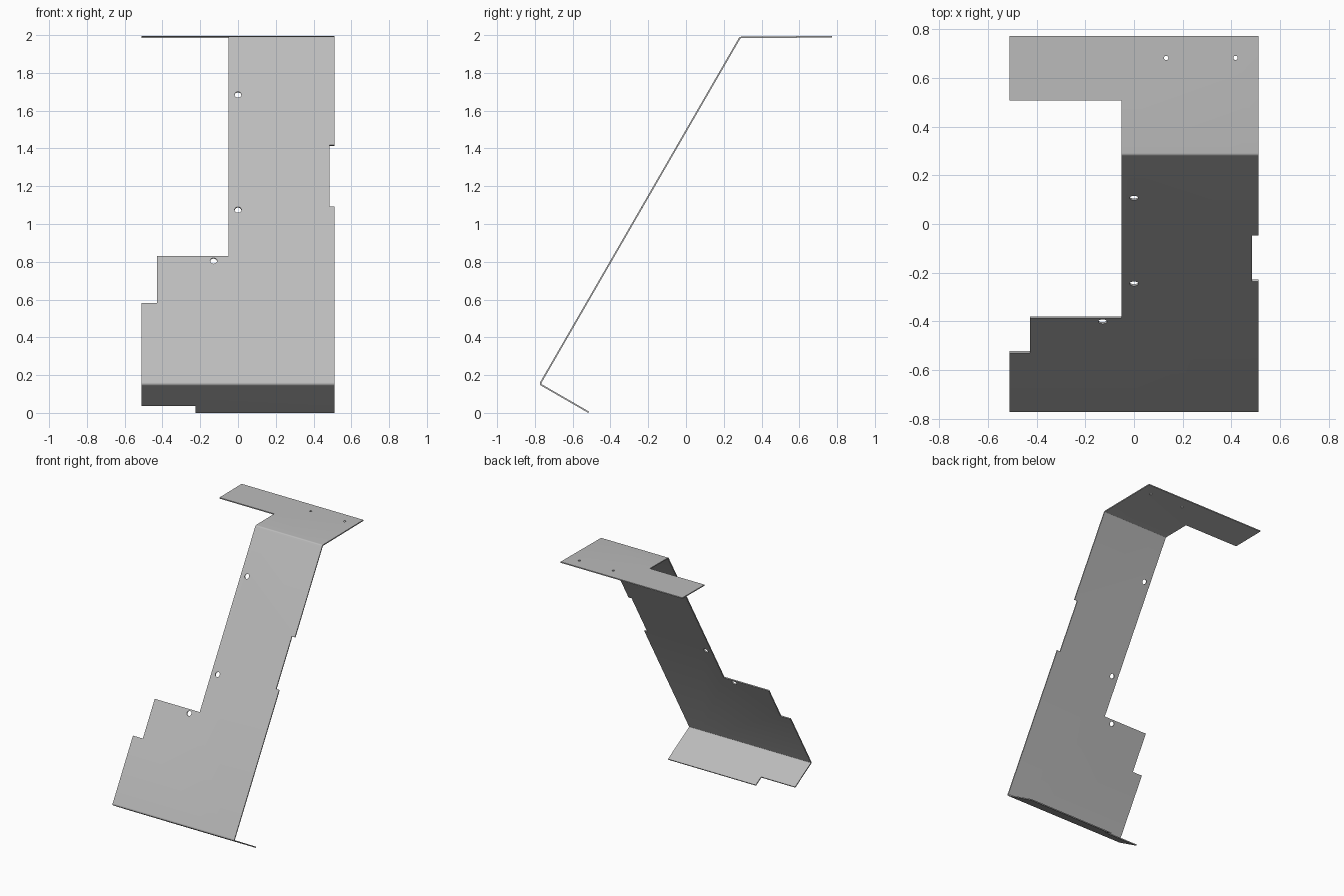
import bpy, bmesh
from math import sin, cos, radians, pi
from mathutils import Vector

cube = bpy.data.objects.get("Cube")
if cube:
    bpy.data.objects.remove(cube, do_unlink=True)

# Material
GREY = (0.5, 0.5, 0.5, 1)
steel = bpy.data.materials.new("grey sheet metal")
steel.use_nodes = True
steel.diffuse_color = GREY
steel.node_tree.nodes["Principled BSDF"].inputs["Base Color"].default_value = GREY

THICK, RADIUS, STEPS = 0.008, 0.014, 6
W = 0.511          # half width of the sheet
LOWER, MAIN, TOP = radians(150), radians(60), radians(0.5)

# Side profile of the folded sheet: stations of (length along sheet, y/z point, heading)
stations = [(0.0, Vector((-0.515, 0.0)), LOWER)]


def straight(length):
    s, p, a = stations[-1]
    stations.append((s + length, p + length * Vector((cos(a), sin(a))), a))
    return stations[-1]


def bend(to_angle):
    start = stations[-1][2]
    step = (to_angle - start) / STEPS
    for i in range(STEPS):
        s, p, a = stations[-1]
        mid = a + step / 2
        arc = RADIUS * abs(step)
        stations.append((s + arc, p + arc * Vector((cos(mid), sin(mid))), a + step))
    return stations[-1]


straight(0.288)
main_start = bend(MAIN)
straight(2.103)
top_start = bend(TOP)
end_s = straight(0.482)[0]


def on_main(z):
    return main_start[0] + (z - main_start[1].y) / sin(MAIN)


def on_top(y):
    return top_start[0] + (y - top_start[1].x) / cos(TOP)


# Flat pattern of the sheet with its notches
outline = [
    (-0.226, 0), (W, 0),
    (W, on_main(1.092)), (0.485, on_main(1.092)),
    (0.485, on_main(1.418)), (W, on_main(1.418)),
    (W, end_s), (-W, end_s),
    (-W, on_top(0.51)), (-0.051, on_top(0.51)),
    (-0.051, on_main(0.83)), (-0.428, on_main(0.83)),
    (-0.428, on_main(0.583)), (-W, on_main(0.583)),
    (-W, 0.074), (-0.226, 0.074),
]
holes = [(0, on_main(1.685), 0.018), (0, on_main(1.075), 0.018),
         (-0.129, on_main(0.805), 0.018),
         (0.132, on_top(0.685), 0.009), (0.417, on_top(0.685), 0.009)]

curve = bpy.data.curves.new("flat_pattern", "CURVE")
curve.dimensions = "2D"
curve.fill_mode = "BOTH"
curve.extrude = THICK / 2


def add_loop(points):
    spline = curve.splines.new("POLY")
    spline.points.add(len(points) - 1)
    for point, (x, s) in zip(spline.points, points):
        point.co = (x, s, 0, 1)
    spline.use_cyclic_u = True


add_loop(outline)
for x, s, r in holes:
    angles = [2 * pi * i / 24 for i in range(24)]
    add_loop([(x + r * cos(a), s + r * sin(a)) for a in angles])

pattern = bpy.data.objects.new("flat_pattern", curve)
bpy.context.collection.objects.link(pattern)
graph = bpy.context.evaluated_depsgraph_get()
mesh = bpy.data.meshes.new_from_object(pattern.evaluated_get(graph))
bpy.data.objects.remove(pattern, do_unlink=True)

# Cut the flat sheet at every bend line
bm = bmesh.new()
bm.from_mesh(mesh)
bmesh.ops.remove_doubles(bm, verts=bm.verts, dist=1e-5)
for s, p, a in stations[1:-1]:
    bmesh.ops.bisect_plane(bm, geom=bm.verts[:] + bm.edges[:] + bm.faces[:],
                           dist=1e-6, plane_co=(0, s, 0), plane_no=(0, 1, 0))

# Fold the sheet along the side profile, thickness towards the inside
for v in bm.verts:
    x, s, t = v.co
    base = max((st for st in stations if st[0] <= s + 1e-5), key=lambda st: st[0])
    s0, p, a = base
    point = p + (s - s0) * Vector((cos(a), sin(a)))
    point += (t + THICK / 2) * Vector((sin(a), -cos(a)))
    v.co = (x, point.x, point.y)

# Centre in depth and stand on the ground
ys = [v.co.y for v in bm.verts]
low = min(v.co.z for v in bm.verts)
bmesh.ops.translate(bm, verts=bm.verts, vec=(0, -(min(ys) + max(ys)) / 2, -low))
bmesh.ops.recalc_face_normals(bm, faces=bm.faces)
bm.to_mesh(mesh)
bm.free()

mesh.name = "bent_sheet_bracket"
mesh.materials.clear()
mesh.materials.append(steel)
bracket = bpy.data.objects.new("bent_sheet_bracket", mesh)
bpy.context.collection.objects.link(bracket)
bpy.ops.object.select_all(action="DESELECT")
bracket.select_set(True)
bpy.context.view_layer.objects.active = bracket
bpy.ops.object.shade_smooth_by_angle(angle=radians(30))
